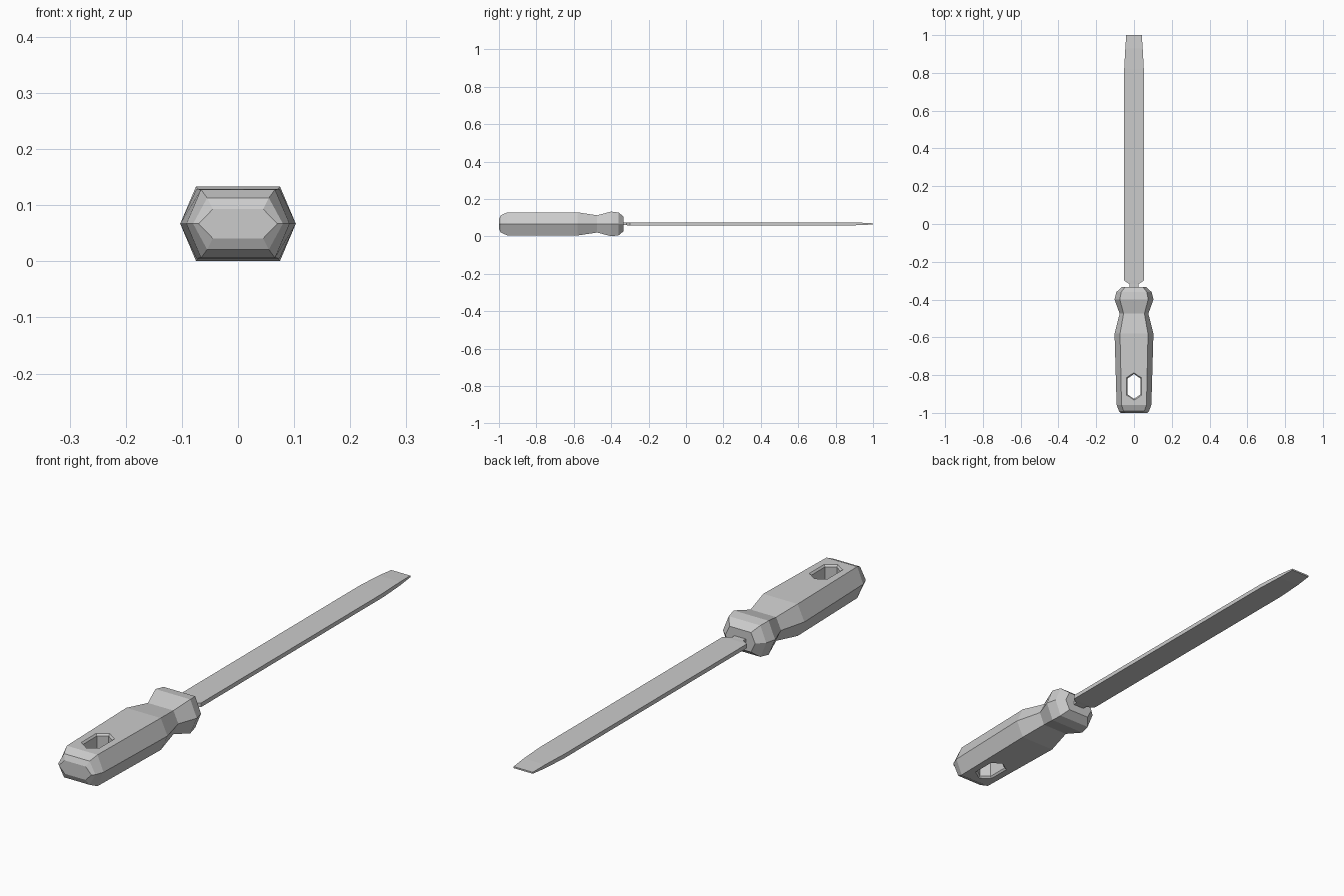
import bpy
import bmesh

cube = bpy.data.objects.get("Cube")
if cube:
    bpy.data.objects.remove(cube, do_unlink=True)

MID = 0.067  # height of the long axis

grey = bpy.data.materials.new("light grey")
grey.use_nodes = True
colour = (0.6, 0.6, 0.6, 1)
grey.diffuse_color = colour
grey.node_tree.nodes["Principled BSDF"].inputs["Base Color"].default_value = colour


def loft(name, rings):
    """Skin a list of equal point rings and cap both ends."""
    bm = bmesh.new()
    loops = [[bm.verts.new(p) for p in ring] for ring in rings]
    n = len(loops[0])
    for a, b in zip(loops, loops[1:]):
        for i in range(n):
            j = (i + 1) % n
            bm.faces.new((a[i], a[j], b[j], b[i]))
    bm.faces.new(loops[0])
    bm.faces.new(loops[-1])
    bmesh.ops.recalc_face_normals(bm, faces=bm.faces[:])
    mesh = bpy.data.meshes.new(name)
    bm.to_mesh(mesh)
    bm.free()
    mesh.materials.append(grey)
    obj = bpy.data.objects.new(name, mesh)
    bpy.context.collection.objects.link(obj)
    return obj


def handle_ring(y, side, flat, h):
    return [(side, y, MID), (flat, y, MID + h), (-flat, y, MID + h),
            (-side, y, MID), (-flat, y, MID - h), (flat, y, MID - h)]


def blade_ring(y, w, h):
    return [(w, y, MID + h), (-w, y, MID + h), (-w, y, MID - h), (w, y, MID - h)]


def hole_ring(z, w, shoulder, tip):
    c = -0.86
    return [(w, c - shoulder, z), (w, c + shoulder, z), (0, c + tip, z),
            (-w, c + shoulder, z), (-w, c - shoulder, z), (0, c - tip, z)]


# Hexagonal handle: position, half width, half flat width, half height
handle = loft("handle", [handle_ring(*s) for s in (
    (-1.0, 0.07, 0.045, 0.026),
    (-0.99, 0.08, 0.055, 0.046),
    (-0.957, 0.092, 0.066, 0.061),
    (-0.58, 0.103, 0.074, 0.062),
    (-0.475, 0.076, 0.055, 0.046),
    (-0.4, 0.103, 0.075, 0.066),
    (-0.36, 0.093, 0.068, 0.061),
    (-0.333, 0.064, 0.046, 0.038))])

# Hanging hole with a chamfered rim
cutter = loft("hole_cutter", [hole_ring(MID + z, *s) for z, s in (
    (-0.08, (0.054, 0.058, 0.088)),
    (-0.054, (0.034, 0.042, 0.066)),
    (0.054, (0.034, 0.042, 0.066)),
    (0.08, (0.054, 0.058, 0.088)))])
cutter.hide_render = True
cutter.hide_set(True)
cut = handle.modifiers.new("hanging_hole", "BOOLEAN")
cut.operation = "DIFFERENCE"
cut.solver = "EXACT"
cut.object = cutter

# Flat blade with a narrow tang entering the handle
loft("blade", [blade_ring(*s) for s in (
    (-0.38, 0.024, 0.007),
    (-0.318, 0.024, 0.007),
    (-0.3, 0.052, 0.008),
    (0.82, 0.052, 0.008),
    (0.93, 0.046, 0.007),
    (1.0, 0.041, 0.003))])
